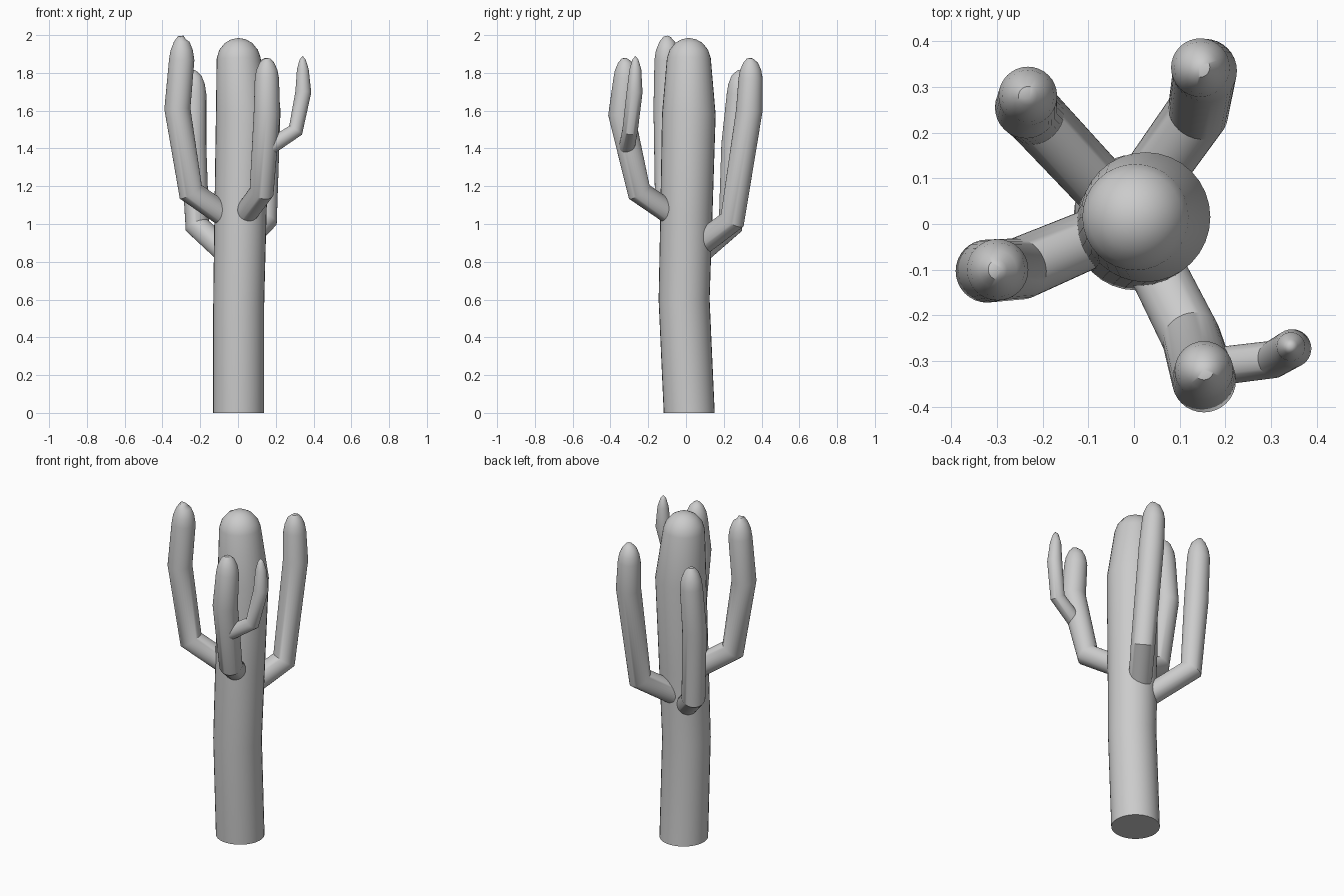
import bpy, bmesh, math
from mathutils import Vector

if "Cube" in bpy.data.objects:
    bpy.data.objects.remove(bpy.data.objects["Cube"])

SIDES = 32
mat = bpy.data.materials.new("plain light grey")
mat.diffuse_color = (0.6, 0.6, 0.6, 1)
mat.use_nodes = True
mat.node_tree.nodes["Principled BSDF"].inputs["Base Color"].default_value = mat.diffuse_color


def limb(name, rings, tip, flat_base=False):
    """Sweep circles along rings of (x, y, z, radius) and close to a tip point."""
    bm = bmesh.new()
    pts = [Vector(r[:3]) for r in rings] + [Vector(tip)]
    loops = []
    for i, r in enumerate(rings):
        ahead = (pts[i + 1] - pts[i]).normalized()
        behind = (pts[i] - pts[i - 1]).normalized() if i else ahead
        tangent = Vector((0, 0, 1)) if flat_base and i == 0 else (ahead + behind).normalized()
        q = Vector((0, 0, 1)).rotation_difference(tangent)
        loop = []
        for k in range(SIDES):
            a = 2 * math.pi * k / SIDES
            loop.append(bm.verts.new(pts[i] + q @ Vector((math.cos(a), math.sin(a), 0)) * r[3]))
        loops.append(loop)
    bm.faces.new(list(reversed(loops[0])))
    for a, b in zip(loops, loops[1:]):
        for k in range(SIDES):
            n = (k + 1) % SIDES
            bm.faces.new((a[k], a[n], b[n], b[k]))
    top = bm.verts.new(tip)
    for k in range(SIDES):
        bm.faces.new((loops[-1][k], loops[-1][(k + 1) % SIDES], top))
    me = bpy.data.meshes.new(name)
    bm.to_mesh(me)
    bm.free()
    me.materials.append(mat)
    ob = bpy.data.objects.new(name, me)
    bpy.context.collection.objects.link(ob)
    bpy.ops.object.select_all(action='DESELECT')
    ob.select_set(True)
    bpy.context.view_layer.objects.active = ob
    bpy.ops.object.shade_smooth_by_angle(angle=math.radians(35))


def dome(x, y, z, r, h):
    """Shrinking rings that round off the end of a limb."""
    return [(x, y, z + h * s, r * c) for s, c in ((0, 1), (0.4, 0.88), (0.75, 0.62), (0.93, 0.33))]


# Main trunk
limb("trunk", [(0.003, 0.017, 0, 0.135), (0.004, -0.01, 0.6, 0.135),
               (0.013, 0.002, 1.05, 0.138), (0.025, 0.015, 1.58, 0.142)]
     + dome(0.003, 0.015, 1.88, 0.116, 0.105), (0.003, 0.015, 1.985), True)

# Four arms: root inside the trunk, elbow, bend, rounded end
limb("front_left_arm", [(-0.02, 0, 1.01, 0.062), (-0.25, -0.098, 1.17, 0.068),
                        (-0.321, -0.103, 1.61, 0.069)]
     + dome(-0.298, -0.1, 1.87, 0.067, 0.125), (-0.288, -0.098, 1.997))
limb("back_left_arm", [(-0.01, 0.015, 0.80, 0.062), (-0.215, 0.235, 0.99, 0.066),
                       (-0.236, 0.255, 1.42, 0.068)]
     + dome(-0.232, 0.28, 1.69, 0.064, 0.125), (-0.228, 0.276, 1.815))
limb("back_right_arm", [(-0.02, 0.02, 0.85, 0.064), (0.14, 0.245, 1.02, 0.068),
                        (0.155, 0.335, 1.6, 0.07)]
     + dome(0.145, 0.342, 1.77, 0.064, 0.11), (0.142, 0.344, 1.88))
limb("front_right_arm", [(0, 0, 1.0, 0.06), (0.125, -0.248, 1.17, 0.065),
                         (0.153, -0.342, 1.58, 0.07)]
     + dome(0.153, -0.32, 1.77, 0.064, 0.11), (0.152, -0.317, 1.88))

# Small side shoot growing from the front right arm
limb("side_shoot", [(0.15, -0.315, 1.395, 0.042), (0.305, -0.296, 1.496, 0.041),
                    (0.346, -0.272, 1.7, 0.042), (0.343, -0.268, 1.82, 0.031),
                    (0.342, -0.268, 1.87, 0.016)], (0.342, -0.268, 1.89))
